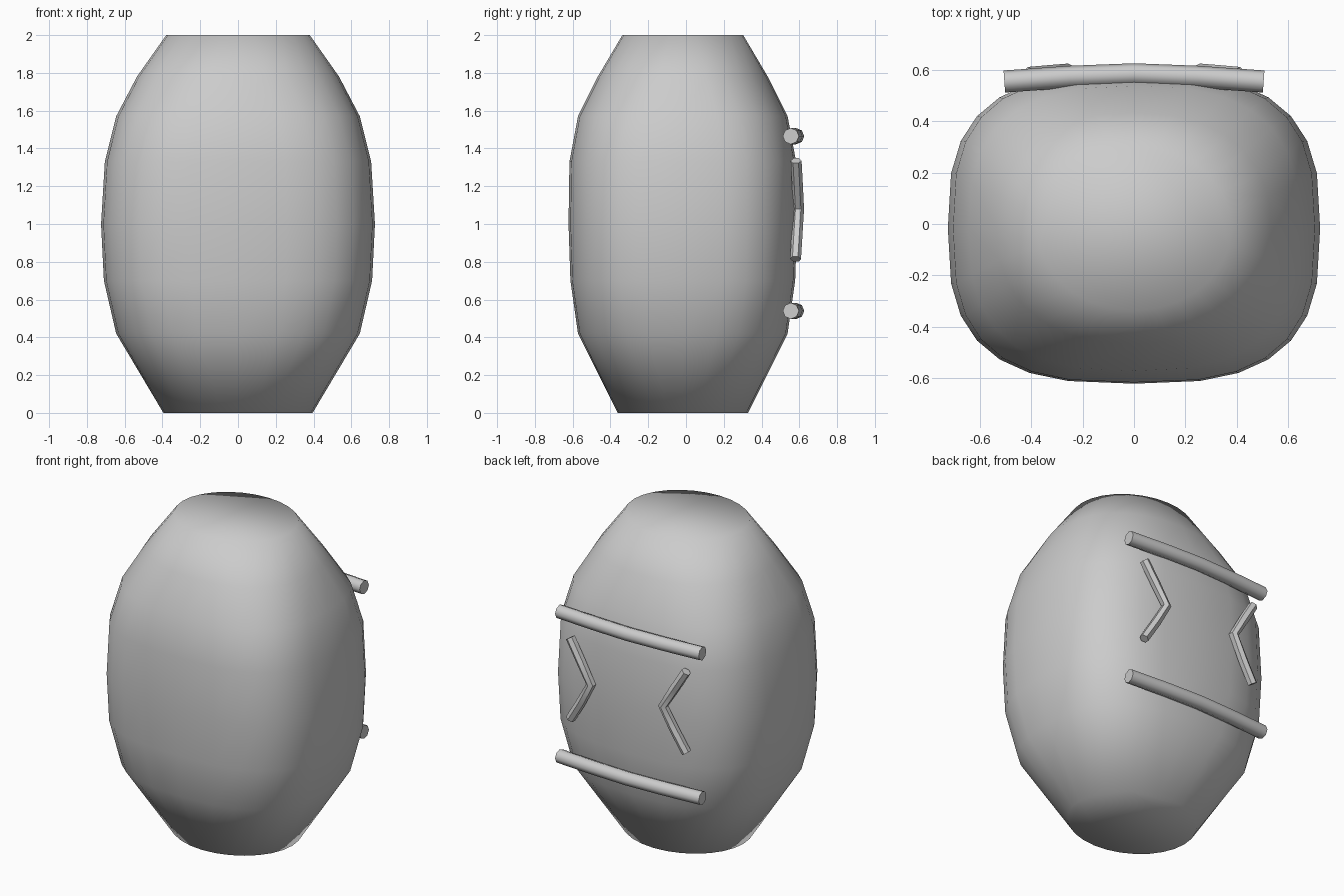
import bpy, bmesh, math

if "Cube" in bpy.data.objects:
    bpy.data.objects.remove(bpy.data.objects["Cube"])

SEGS = 28

def finish(obj, angle):
    bpy.ops.object.select_all(action='DESELECT')
    obj.select_set(True)
    bpy.context.view_layer.objects.active = obj
    if obj.type == 'CURVE':
        bpy.ops.object.convert(target='MESH')
    bpy.ops.object.shade_smooth_by_angle(angle=math.radians(angle))

def spow(v, p):
    return math.copysign(abs(v) ** p, v)

def tube(name, points, radius, resolution):
    curve = bpy.data.curves.new(name, 'CURVE')
    curve.dimensions = '3D'
    curve.bevel_depth = radius
    curve.bevel_resolution = resolution
    curve.use_fill_caps = True
    spline = curve.splines.new('POLY')
    spline.points.add(len(points) - 1)
    for p, co in zip(spline.points, points):
        p.co = (*co, 1)
    obj = bpy.data.objects.new(name, curve)
    bpy.context.collection.objects.link(obj)
    finish(obj, 50)

# Body: rounded-square rings (height, half width, half depth, squareness)
rings = [
    (0.00, 0.395, 0.345, 2.0),
    (0.42, 0.645, 0.555, 2.7),
    (0.70, 0.710, 0.595, 2.9),
    (1.00, 0.725, 0.605, 2.9),
    (1.33, 0.705, 0.600, 2.9),
    (1.57, 0.645, 0.555, 2.7),
    (1.78, 0.535, 0.450, 2.3),
    (2.00, 0.380, 0.320, 2.0),
]
bm = bmesh.new()
loops = []
for z, a, b, n in rings:
    loop = []
    for i in range(SEGS):
        t = 2 * math.pi * i / SEGS
        loop.append(bm.verts.new((a * spow(math.cos(t), 2 / n),
                                  b * spow(math.sin(t), 2 / n) - 0.017, z)))
    loops.append(loop)
for lo, hi in zip(loops, loops[1:]):
    for i in range(SEGS):
        j = (i + 1) % SEGS
        bm.faces.new((lo[i], lo[j], hi[j], hi[i]))
bm.faces.new(loops[0][::-1])
bm.faces.new(loops[-1])
mesh = bpy.data.meshes.new("body")
bm.to_mesh(mesh)
bm.free()
body = bpy.data.objects.new("body", mesh)
bpy.context.collection.objects.link(body)
finish(body, 70)

# Horizontal bars bowed across the back
for name, z in (("lower_bar", 0.54), ("upper_bar", 1.465)):
    path = [(x, 0.583 - 0.028 * (abs(x) / 0.505) ** 1.5, z)
            for x in (-0.505, -0.25, 0, 0.25, 0.505)]
    tube(name, path, 0.043, 2)

# Mirrored chevrons pointing inward between the bars
for name, s in (("left_chevron", -1), ("right_chevron", 1)):
    tube(name, [(s * 0.41, 0.583, 1.335), (s * 0.33, 0.59, 1.205),
                (s * 0.255, 0.596, 1.08),
                (s * 0.33, 0.588, 0.945), (s * 0.41, 0.58, 0.815)], 0.029, 1)
